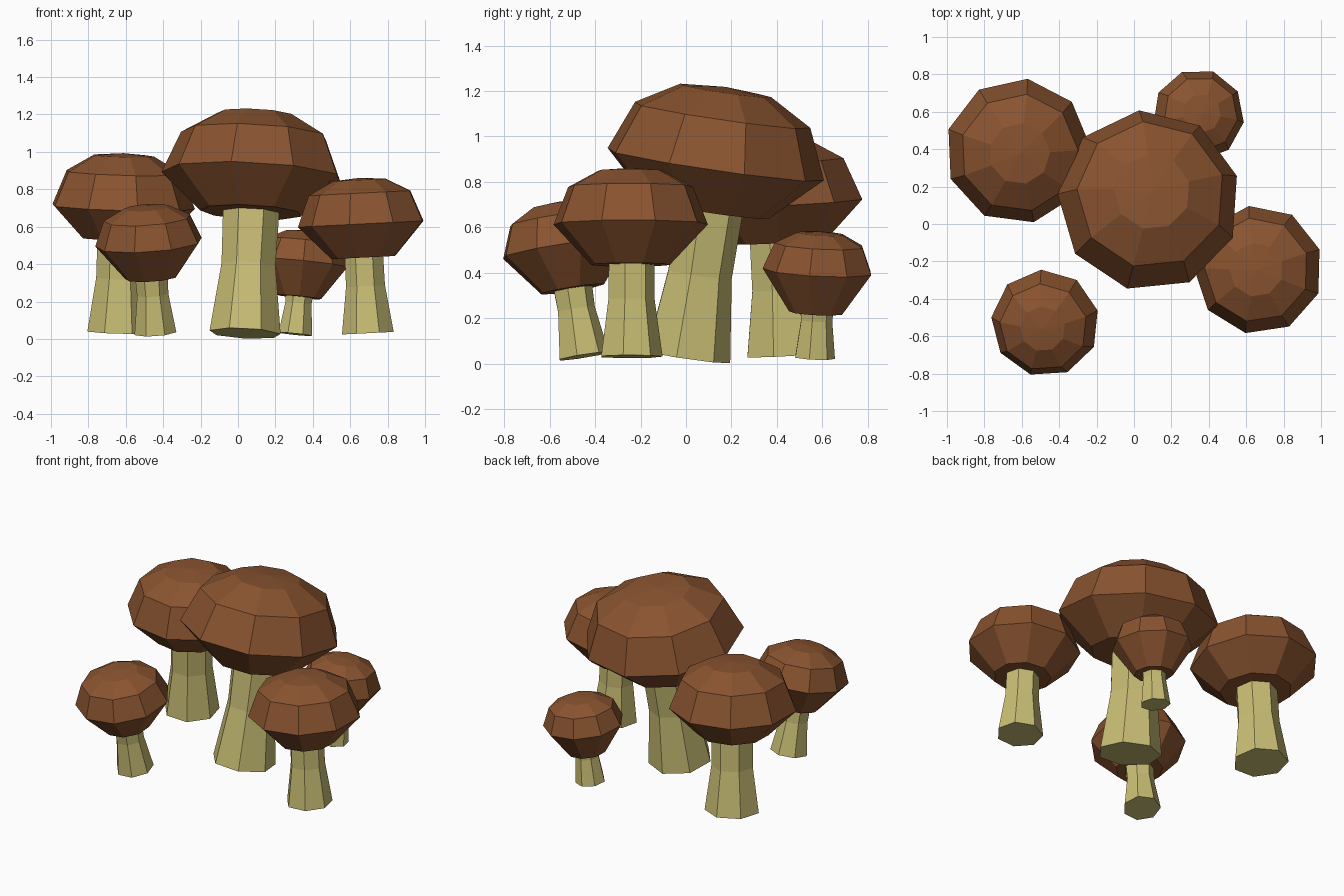
import bpy
import bmesh
from math import cos, sin, radians, tau
from mathutils import Vector, Matrix

default = bpy.data.objects.get("Cube")
if default:
    bpy.data.objects.remove(default, do_unlink=True)


def make_material(name, rgb):
    mat = bpy.data.materials.new(name)
    mat.use_nodes = True
    color = (*rgb, 1.0)
    mat.diffuse_color = color
    bsdf = mat.node_tree.nodes["Principled BSDF"]
    bsdf.inputs["Base Color"].default_value = color
    bsdf.inputs["Roughness"].default_value = 0.9
    return mat


cap_brown = make_material("cap brown", (0.25, 0.087, 0.029))
stem_cream = make_material("stem cream", (0.58, 0.51, 0.175))


def lathe(name, profile, sides, phase, frame, mat, apex=None):
    """Flat-faced turned shape from (radius, height) rings, bottom to top."""
    bm = bmesh.new()
    rings = []
    for r, z in profile:
        angles = [radians(phase) + tau * i / sides for i in range(sides)]
        rings.append([bm.verts.new((r * cos(a), r * sin(a), z)) for a in angles])
    for low, high in zip(rings, rings[1:]):
        for i in range(sides):
            j = (i + 1) % sides
            bm.faces.new((low[i], low[j], high[j], high[i]))
    bm.faces.new(rings[0][::-1])
    top = rings[-1]
    if apex is None:
        bm.faces.new(top)
    else:
        tip = bm.verts.new((0, 0, apex))
        for i in range(sides):
            bm.faces.new((top[i], top[(i + 1) % sides], tip))
    bmesh.ops.recalc_face_normals(bm, faces=bm.faces)
    mesh = bpy.data.meshes.new(name)
    bm.to_mesh(mesh)
    bm.free()
    mesh.materials.append(mat)
    obj = bpy.data.objects.new(name, mesh)
    obj.matrix_world = frame
    bpy.context.collection.objects.link(obj)
    return obj


def mushroom(name, rim, lean, radius, phase, under, shoulder, crown, stem, length):
    """Rim centre, lean of the axis, cap heights from the rim, stem radii."""
    axis = Vector((*lean, 1.0)).normalized()
    turn = Vector((0, 0, 1)).rotation_difference(axis).to_matrix().to_4x4()
    frame = Matrix.Translation(rim) @ turn

    # Cap: flat underside, wide rim, shoulder, shallow crown
    under_r, under_z = under
    cap = [(under_r, -under_z), (radius, 0),
           (radius * 0.81, shoulder), (radius * 0.42, crown)]
    lathe(name + "_cap", cap, 9, phase, frame, cap_brown, crown + radius * 0.035)

    # Stem: flared foot, narrow waist, top sunk into the cap
    foot, waist, neck = stem
    shaft = [(foot, -length), (waist, -length * 0.57), (neck, 0.02 - under_z)]
    lathe(name + "_stem", shaft, 7, -64.3, frame, stem_cream)


mushroom("large_center", (0.08, 0.125, 0.875), (0.05, 0.146), 0.49, 16,
         (0.275, 0.2), 0.22, 0.33, (0.195, 0.148, 0.155), 0.855)
mushroom("back_right", (-0.62, 0.39, 0.705), (0.03, -0.05), 0.39, 2.5,
         (0.22, 0.17), 0.185, 0.275, (0.17, 0.13, 0.13), 0.67)
mushroom("front_left", (0.665, -0.245, 0.615), (-0.05, 0.0), 0.345, 18.5,
         (0.175, 0.18), 0.165, 0.235, (0.142, 0.107, 0.105), 0.585)
mushroom("front_right", (-0.475, -0.53, 0.51), (-0.07, -0.16), 0.29, 14,
         (0.142, 0.185), 0.135, 0.195, (0.115, 0.086, 0.09), 0.485)
mushroom("back_left", (0.345, 0.583, 0.408), (0.1, 0.05), 0.246, 31,
         (0.12, 0.185), 0.115, 0.165, (0.092, 0.072, 0.076), 0.385)
